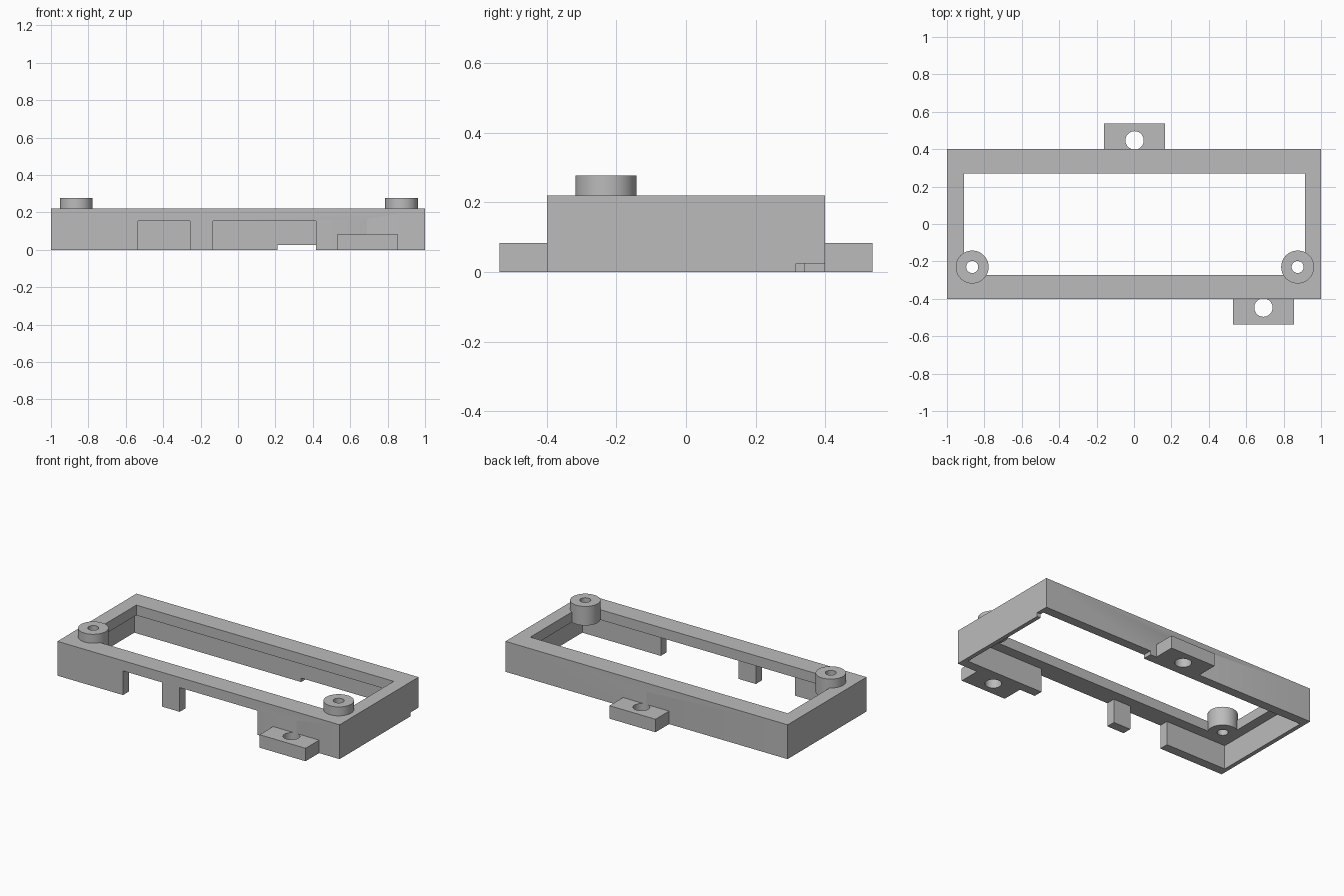
import bpy
import math

scene = bpy.context.scene
if "Cube" in bpy.data.objects:
    bpy.data.objects.remove(bpy.data.objects["Cube"], do_unlink=True)

grey = bpy.data.materials.new("plain_grey")
grey.use_nodes = True
grey.diffuse_color = (0.5, 0.5, 0.5, 1)
grey.node_tree.nodes["Principled BSDF"].inputs["Base Color"].default_value = grey.diffuse_color


def box(name, x, y, z):
    """Box from (low, high) spans on each axis."""
    spans = (x, y, z)
    bpy.ops.mesh.primitive_cube_add(size=1, location=[(a + b) / 2 for a, b in spans])
    ob = bpy.context.object
    ob.name = name
    ob.scale = [b - a for a, b in spans]
    bpy.ops.object.transform_apply(location=True, rotation=False, scale=True)
    ob.data.materials.append(grey)
    return ob


def cylinder(name, x, y, radius, z):
    """Upright cylinder over the z span."""
    bpy.ops.mesh.primitive_cylinder_add(vertices=64, radius=radius, depth=z[1] - z[0],
                                        location=(x, y, (z[0] + z[1]) / 2))
    ob = bpy.context.object
    ob.name = name
    bpy.ops.object.transform_apply(location=True, rotation=False, scale=False)
    ob.data.materials.append(grey)
    return ob


def cut(targets, cutter):
    """Subtract the cutter from every target, then discard it."""
    cutter.hide_render = True
    for ob in targets:
        mod = ob.modifiers.new("cut", 'BOOLEAN')
        mod.operation = 'DIFFERENCE'
        mod.solver = 'EXACT'
        mod.object = cutter
        bpy.context.view_layer.objects.active = ob
        bpy.ops.object.modifier_apply(modifier=mod.name)
    bpy.data.objects.remove(cutter, do_unlink=True)


PLATE_Z = 0.155   # underside of the top plate
TOP_Z = 0.22
BOSS_TOP = 0.277

# Frame: top plate with a window over thin skirt walls
frame = box("frame", (-1, 1), (-0.4, 0.4), (0, TOP_Z))
cut([frame], box("cavity", (-0.973, 0.973), (-0.34, 0.34), (-0.1, PLATE_Z)))
cut([frame], box("window", (-0.91, 0.915), (-0.272, 0.27), (0.1, 0.3)))

# Gaps in the front skirt, leaving a post between them
for x in ((-0.535, -0.257), (-0.133, 0.417)):
    cut([frame], box("front_gap", x, (-0.5, -0.3), (-0.1, PLATE_Z)))

# Shallow relief under the back skirt, open to the left side
cut([frame], box("back_relief", (0.21, 1.1), (0.317, 0.5), (-0.1, 0.025)))

# Round bosses through the plate, drilled
bosses = []
for name, x in (("right_boss", -0.865), ("left_boss", 0.875)):
    boss = cylinder(name, x, -0.23, 0.088, (PLATE_Z, BOSS_TOP))
    cut([frame, boss], cylinder("drill", x, -0.23, 0.032, (0.1, 0.4)))
    bosses.append(boss)

# Mounting tabs; each screw hole just grazes the wall above its tab
tabs = []
for name, x, side in (("front_tab", 0.692, -1), ("back_tab", 0.003, 1)):
    tab = box(name, (x - 0.163, x + 0.163), sorted((side * 0.4, side * 0.537)), (0, 0.083))
    cut([frame, tab], cylinder("drill", x, side * 0.447, 0.049, (-0.1, 0.165)))
    tabs.append(tab)

# Smooth the round walls and keep the edges crisp
bpy.ops.object.select_all(action='DESELECT')
for ob in [frame] + bosses + tabs:
    ob.select_set(True)
    bpy.context.view_layer.objects.active = ob
bpy.ops.object.shade_smooth_by_angle(angle=math.radians(30))
